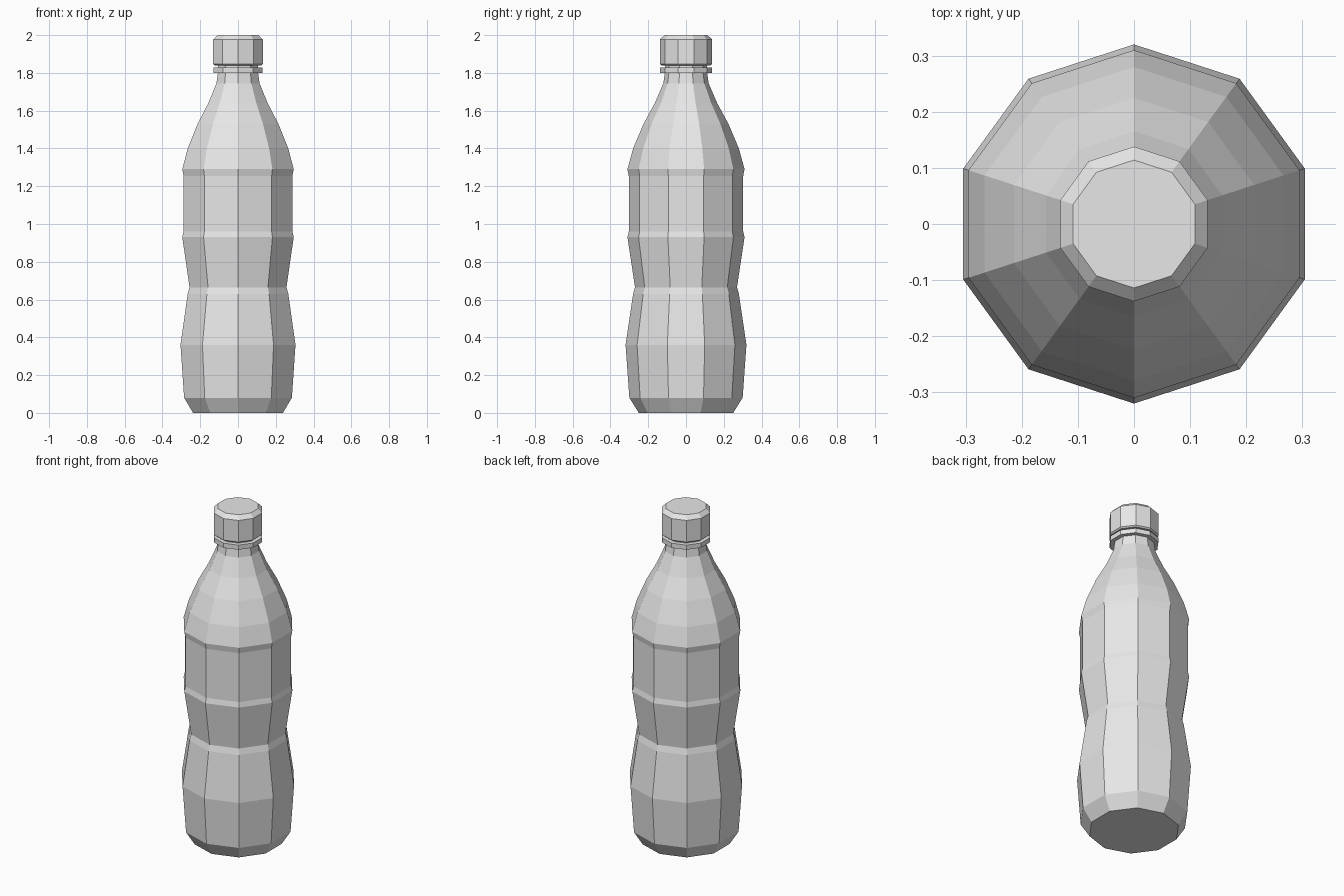
import bpy
import bmesh
from math import cos, sin, pi

SIDES = 10

cube = bpy.data.objects.get("Cube")
if cube:
    bpy.data.objects.remove(cube, do_unlink=True)


def make_material(name, colour):
    mat = bpy.data.materials.new(name)
    mat.use_nodes = True
    mat.diffuse_color = colour
    mat.node_tree.nodes["Principled BSDF"].inputs["Base Color"].default_value = colour
    return mat


def turned_part(name, profile, mat):
    """Revolve (radius, height) points into a closed, flat-shaded solid."""
    bm = bmesh.new()
    rings = []
    for r, z in profile:
        angles = [pi / 2 + 2 * pi * i / SIDES for i in range(SIDES)]
        rings.append([bm.verts.new((r * cos(a), r * sin(a), z)) for a in angles])
    for low, high in zip(rings, rings[1:]):
        for i in range(SIDES):
            j = (i + 1) % SIDES
            bm.faces.new((low[i], low[j], high[j], high[i]))
    bm.faces.new(rings[0][::-1])
    bm.faces.new(rings[-1])
    mesh = bpy.data.meshes.new(name)
    bm.to_mesh(mesh)
    bm.free()
    mesh.materials.append(mat)
    obj = bpy.data.objects.new(name, mesh)
    bpy.context.collection.objects.link(obj)
    return obj


grey = make_material("light grey", (0.8, 0.8, 0.8, 1))

# Bottle: base, belly, waist, label recess, shoulder, neck
turned_part("bottle_body", [
    (0.25, 0), (0.30, 0.08), (0.32, 0.36), (0.28, 0.63), (0.27, 0.665),
    (0.31, 0.93), (0.303, 0.96), (0.303, 1.255), (0.31, 1.29),
    (0.28, 1.40), (0.225, 1.53), (0.165, 1.64), (0.12, 1.745),
    (0.112, 1.80), (0.11, 1.86),
], grey)

# Collar ring under the cap
turned_part("neck_collar", [(0.137, 1.80), (0.137, 1.828)], grey)

# Screw cap with bevelled top
turned_part("cap", [(0.13, 1.84), (0.138, 1.847), (0.138, 1.977), (0.114, 2.0)], grey)
